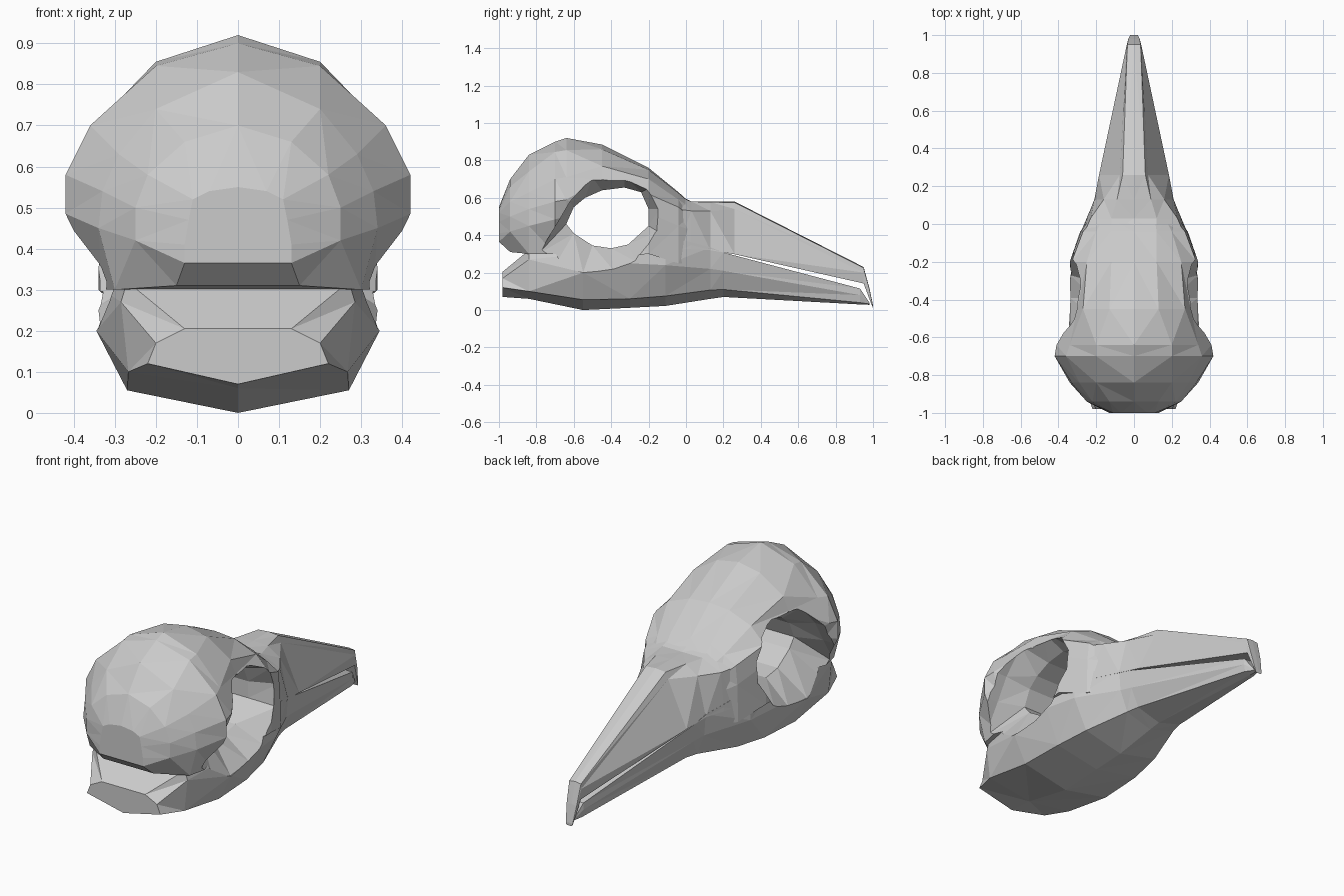
import bpy, bmesh


def make_solid(name, rings):
    """Skin a row of equal-length closed point rings and cap both ends."""
    bm = bmesh.new()
    loops = [[bm.verts.new(p) for p in ring] for ring in rings]
    n = len(loops[0])
    for a, b in zip(loops, loops[1:]):
        for i in range(n):
            j = (i + 1) % n
            bm.faces.new((a[i], a[j], b[j], b[i]))
    bm.faces.new(loops[0])
    bm.faces.new(loops[-1])
    bmesh.ops.recalc_face_normals(bm, faces=bm.faces)
    bmesh.ops.triangulate(bm, faces=bm.faces)
    mesh = bpy.data.meshes.new(name)
    bm.to_mesh(mesh)
    bm.free()
    obj = bpy.data.objects.new(name, mesh)
    bpy.context.collection.objects.link(obj)
    return obj


def mirrored_loft(name, sections):
    """Each section is y followed by the right half of its outline (x, z)."""
    rings = []
    for y, *half in sections:
        ring = [(x, y, z) for x, z in half]
        ring += [(-x, y, z) for x, z in reversed(half) if x > 0]
        rings.append(ring)
    return make_solid(name, rings)


def cut(target, cutter):
    mod = target.modifiers.new("socket", 'BOOLEAN')
    mod.operation = 'DIFFERENCE'
    mod.solver = 'EXACT'
    mod.object = cutter
    bpy.context.view_layer.objects.active = target
    bpy.ops.object.modifier_apply(modifier=mod.name)


# Rounded braincase, brow and forehead
braincase = mirrored_loft("braincase", [
    (-1.00, (0, .55), (.07, .54), (.11, .52), (.12, .47), (.13, .41), (.13, .365)),
    (-.94, (0, .70), (.13, .66), (.22, .58), (.25, .50), (.25, .42), (.15, .31)),
    (-.84, (0, .83), (.20, .74), (.29, .63), (.33, .54), (.34, .45), (.30, .30)),
    (-.70, (0, .90), (.20, .845), (.36, .70), (.42, .58), (.42, .485), (.33, .30)),
    (-.64, (0, .92), (.20, .855), (.34, .71), (.41, .59), (.38, .50), (.32, .30)),
    (-.45, (0, .885), (.13, .86), (.27, .77), (.30, .70), (.30, .50), (.32, .28)),
    (-.20, (0, .76), (.12, .75), (.25, .70), (.33, .62), (.34, .52), (.34, .30)),
    (-.04, (0, .63), (.12, .625), (.20, .59), (.27, .55), (.28, .45), (.285, .25)),
    (.02, (0, .575), (.11, .575), (.17, .55), (.22, .50), (.24, .43), (.24, .25)),
])

# Upper beak with hooked tip
upper_beak = mirrored_loft("upper_beak", [
    (-.05, (0, .62), (.12, .61), (.265, .54), (.28, .33)),
    (.03, (0, .58), (.12, .58), (.23, .53), (.25, .325)),
    (.13, (0, .58), (.09, .577), (.16, .53), (.21, .32)),
    (.26, (0, .58), (.06, .575), (.075, .54), (.185, .298)),
    (.95, (0, .23), (.035, .225), (.038, .20), (.035, .142)),
    (.98, (0, .12), (.03, .115), (.03, .09), (.025, .06)),
    (1.0, (0, .025), (.02, .022), (.02, .016), (.015, .01)),
])

# Cheeks, keel and lower beak
lower_jaw = mirrored_loft("lower_jaw", [
    (-.98, (.13, .205), (.20, .17), (.22, .12), (0, .07)),
    (-.84, (.27, .32), (.285, .27), (.267, .10), (0, .06)),
    (-.55, (.33, .30), (.345, .20), (.27, .055), (0, 0)),
    (-.30, (.33, .36), (.34, .25), (.26, .06), (0, .012)),
    (-.11, (.30, .40), (.31, .24), (.23, .075), (0, .022)),
    (.13, (.209, .335), (.20, .22), (.155, .107), (0, .06)),
    (.20, (.196, .308), (.185, .21), (.14, .11), (0, .07)),
    (.93, (.036, .115), (.038, .08), (.032, .04), (0, .03)),
    (.98, (.015, .04), (.015, .037), (.012, .032), (0, .028)),
])

# Eye sockets: a waisted tunnel passing through both sides
inner = [(-.45, .64), (-.33, .655), (-.24, .63), (-.20, .54), (-.20, .45), (-.31, .35),
         (-.40, .33), (-.50, .345), (-.60, .41), (-.64, .46), (-.60, .55), (-.54, .60)]
outer = [(-.50, .71), (-.33, .72), (-.20, .65), (-.14, .54), (-.15, .42), (-.27, .26),
         (-.39, .215), (-.55, .20), (-.70, .24), (-.79, .30), (-.69, .46), (-.62, .58)]
stations = [(-.5, outer), (-.34, outer), (-.2, inner), (.2, inner), (.34, outer), (.5, outer)]
socket = make_solid("eye_socket_cutter", [[(x, y, z) for y, z in r] for x, r in stations])
socket.hide_render = True
for part in (braincase, lower_jaw):
    cut(part, socket)
bpy.data.objects.remove(socket)
